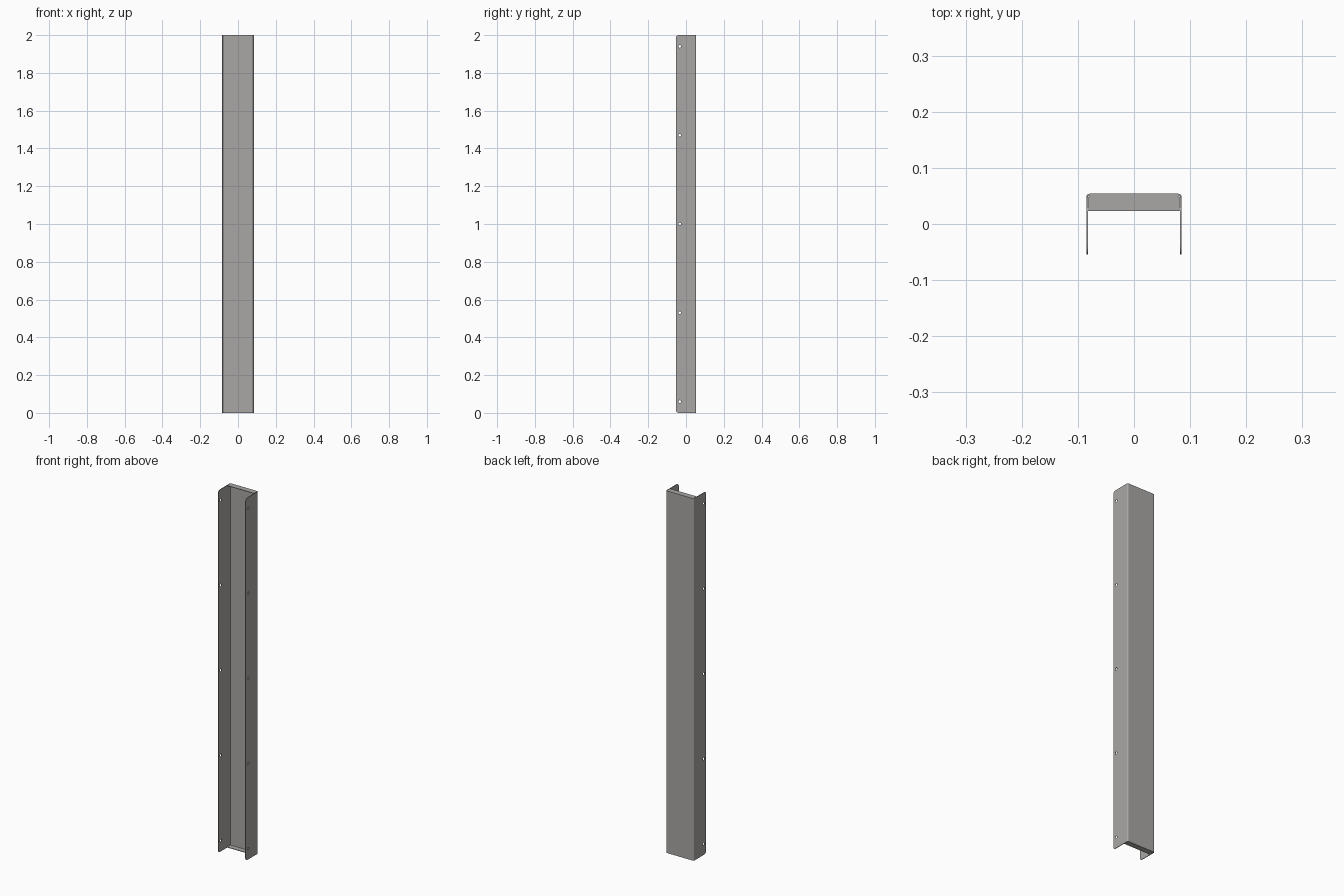
import bpy, bmesh, math

if "Cube" in bpy.data.objects:
    bpy.data.objects.remove(bpy.data.objects["Cube"])

W, D, H = 0.085, 0.054, 2.0      # half width, half depth, height
T, R = 0.003, 0.006              # sheet thickness, outer bend radius
CORNER, HOLE = 0.015, 0.007      # flange corner radius, hole radius

steel = bpy.data.materials.new("grey steel")
steel.diffuse_color = (0.40, 0.39, 0.38, 1)
steel.use_nodes = True
steel.node_tree.nodes["Principled BSDF"].inputs["Base Color"].default_value = steel.diffuse_color


def arc(cx, cy, r, a0, a1, n=6):
    return [(cx + r * math.cos(math.radians(a0 + (a1 - a0) * i / n)),
             cy + r * math.sin(math.radians(a0 + (a1 - a0) * i / n))) for i in range(n + 1)]


def add_mesh(name, mesh):
    ob = bpy.data.objects.new(name, mesh)
    bpy.context.collection.objects.link(ob)
    mesh.materials.clear()
    mesh.materials.append(steel)
    return ob


def prism(name, outline, z0, z1):
    bm = bmesh.new()
    face = bm.faces.new([bm.verts.new((x, y, z0)) for x, y in outline])
    ext = bmesh.ops.extrude_face_region(bm, geom=[face])
    bmesh.ops.translate(bm, vec=(0, 0, z1 - z0),
                        verts=[g for g in ext["geom"] if isinstance(g, bmesh.types.BMVert)])
    bmesh.ops.recalc_face_normals(bm, faces=bm.faces)
    mesh = bpy.data.meshes.new(name)
    bm.to_mesh(mesh)
    bm.free()
    return add_mesh(name, mesh)


def flange(name, x):
    # side plate outline in (y, z) with rounded front corners and screw holes
    back = D - R
    loops = [[(back, 0), (back, H)]
             + arc(-D + CORNER, H - CORNER, CORNER, 90, 180)
             + arc(-D + CORNER, CORNER, CORNER, 180, 270)]
    for i in range(5):
        loops.append(arc(-0.033, 0.06 + 0.47 * i, HOLE, 0, 337.5, 15))
    cu = bpy.data.curves.new(name, 'CURVE')
    cu.dimensions, cu.fill_mode, cu.extrude = '2D', 'BOTH', T / 2
    for pts in loops:
        sp = cu.splines.new('POLY')
        sp.points.add(len(pts) - 1)
        for p, (u, v) in zip(sp.points, pts):
            p.co = (u, v, 0, 1)
        sp.use_cyclic_u = True
    tmp = bpy.data.objects.new(name + "_outline", cu)
    bpy.context.collection.objects.link(tmp)
    dg = bpy.context.evaluated_depsgraph_get()
    mesh = bpy.data.meshes.new_from_object(tmp.evaluated_get(dg))
    bpy.data.objects.remove(tmp)
    ob = add_mesh(name, mesh)
    ob.rotation_euler = (math.pi / 2, 0, math.pi / 2)
    ob.location.x = x
    return ob


# back web with its two rounded bends
outer = arc(W - R, D - R, R, 0, 90) + arc(-W + R, D - R, R, 90, 180)
inner = arc(-W + R, D - R, R - T, 180, 90) + arc(W - R, D - R, R - T, 90, 0)
prism("back_web", outer + inner, 0, H)

# side flanges
flange("right_flange", W - T / 2)
flange("left_flange", -W + T / 2)

# folded end tabs
tab = [(-W + T, 0.023), (W - T, 0.023), (W - T, D - R), (W - R, D - T),
       (-W + R, D - T), (-W + T, D - R)]
prism("bottom_tab", tab, 0, T)
prism("top_tab", tab, H - T, H)
